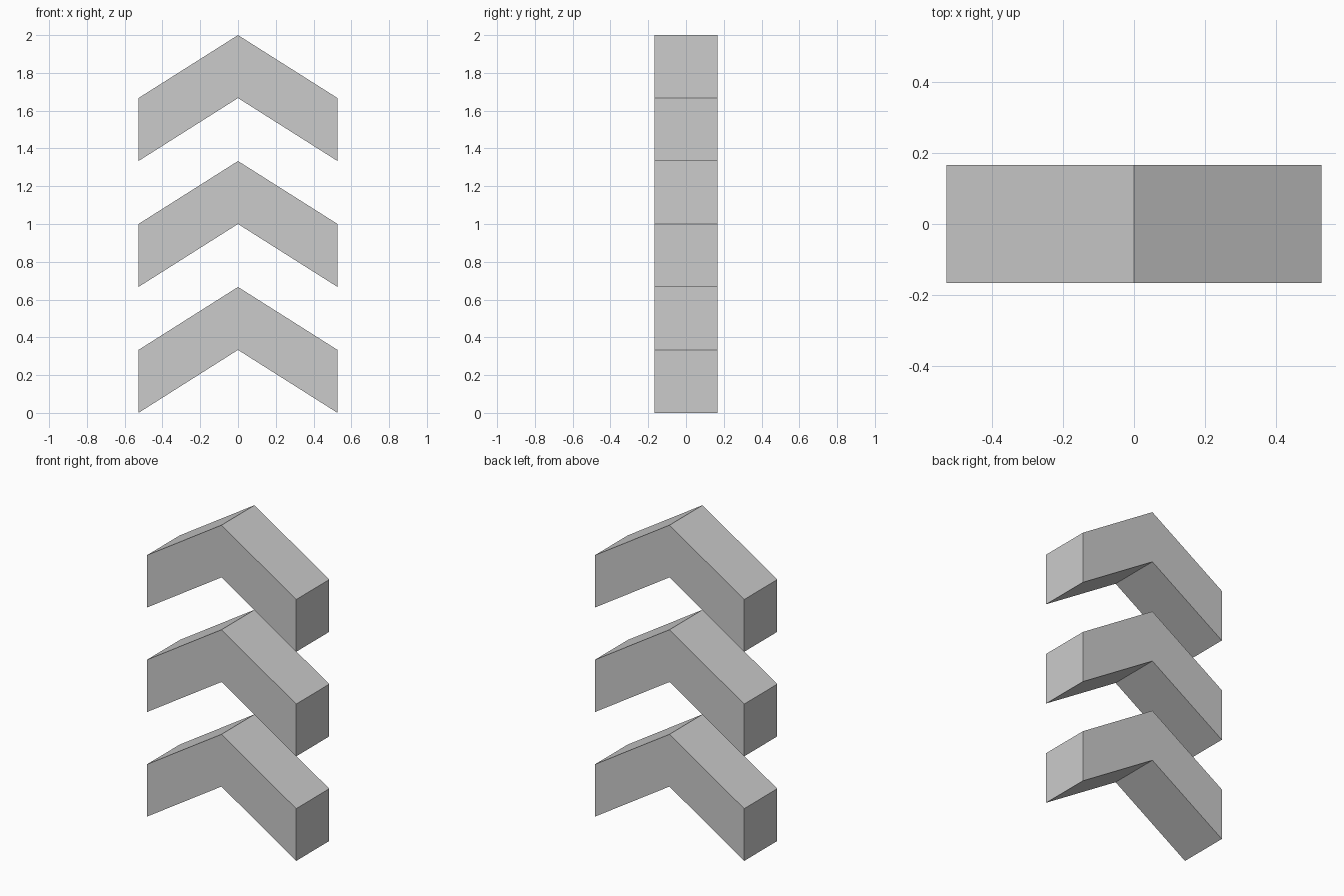
import bpy
import bmesh

cube = bpy.data.objects.get("Cube")
if cube:
    bpy.data.objects.remove(cube, do_unlink=True)

HALF_WIDTH = 0.527
DEPTH = 0.333
RISE = 1 / 3       # height gained from the tip of an arm to the ridge
THICK = 1 / 3      # vertical thickness of an arm
SPACING = 2 / 3

# Single flat grey
grey = bpy.data.materials.new("light_grey")
grey.use_nodes = True
colour = (0.6, 0.6, 0.6, 1)
grey.diffuse_color = colour
grey.node_tree.nodes["Principled BSDF"].inputs["Base Color"].default_value = colour


def add_chevron(name, base):
    """Extrude an upward-pointing chevron profile from front to back."""
    profile = [(-HALF_WIDTH, 0), (0, RISE), (HALF_WIDTH, 0),
               (HALF_WIDTH, THICK), (0, RISE + THICK), (-HALF_WIDTH, THICK)]
    bm = bmesh.new()
    front = bm.faces.new([bm.verts.new((x, -DEPTH / 2, z)) for x, z in profile])
    back = bmesh.ops.extrude_face_region(bm, geom=[front], use_keep_orig=True)
    verts = [v for v in back["geom"] if isinstance(v, bmesh.types.BMVert)]
    bmesh.ops.translate(bm, verts=verts, vec=(0, DEPTH, 0))
    bmesh.ops.recalc_face_normals(bm, faces=bm.faces)
    mesh = bpy.data.meshes.new(name)
    bm.to_mesh(mesh)
    bm.free()
    mesh.materials.append(grey)
    obj = bpy.data.objects.new(name, mesh)
    obj.location.z = base
    bpy.context.collection.objects.link(obj)


# Three identical chevrons stacked with gaps
for i, level in enumerate(("lower", "middle", "upper")):
    add_chevron(level + "_chevron", i * SPACING)
